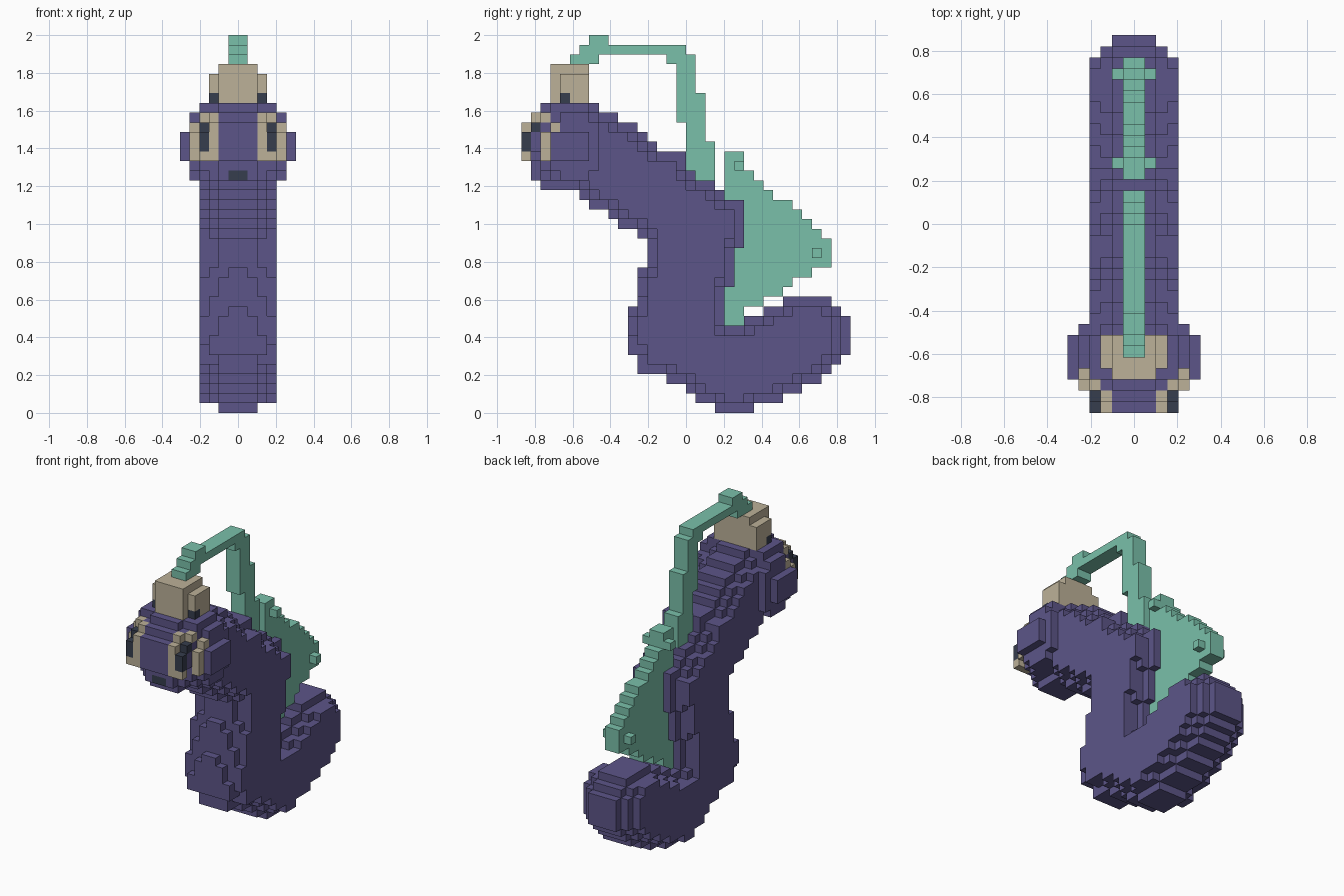
import bpy, bmesh
from mathutils import Vector

cube = bpy.data.objects.get("Cube")
if cube:
    bpy.data.objects.remove(cube, do_unlink=True)

S = 2 / 39          # block size
Y0 = -17 * S        # y of block column 0


def material(name, rgb):
    """Flat material from an 8-bit sRGB colour."""
    lin = [c / 255 / 12.92 if c < 11 else ((c / 255 + 0.055) / 1.055) ** 2.4 for c in rgb]
    m = bpy.data.materials.new(name)
    m.use_nodes = True
    m.diffuse_color = (*lin, 1)
    m.node_tree.nodes["Principled BSDF"].inputs["Base Color"].default_value = (*lin, 1)
    m.node_tree.nodes["Principled BSDF"].inputs["Roughness"].default_value = 0.9
    return m


PURPLE = material("purple", (92, 85, 136))
GREEN = material("sea green", (122, 192, 170))
BEIGE = material("beige", (188, 177, 152))
DARK = material("dark slate", (54, 61, 77))


def rows(spans):
    """Side outline as (y, z) cells; spans are (z first, z last, y start, y end)."""
    return {(j, k) for k0, k1, j0, j1 in spans
            for k in range(k0, k1 + 1) for j in range(j0, j1)}


def slab(cells, a0, a1):
    """Extrude side cells over mirrored x layers a0..a1 (1 = next to centre)."""
    return {(i, j, k) for j, k in cells for a in range(a0, a1 + 1) for i in (a - 1, -a)}


def box(a0, a1, j0, j1, k0, k1):
    return slab(rows([(k0, k1, j0, j1 + 1)]), a0, a1)


def erode(cells, diagonal):
    """Shrink an outline by one block."""
    ring = [(1, 0), (-1, 0), (0, 1), (0, -1)]
    if diagonal:
        ring += [(1, 1), (1, -1), (-1, 1), (-1, -1)]
    return {(j, k) for j, k in cells if all((j + u, k + v) in cells for u, v in ring)}


# Body outline seen from the side: tail and belly, trunk, neck and head
tail = rows([(0, 0, 20, 24), (1, 1, 18, 27), (2, 2, 17, 29), (3, 3, 15, 31),
             (4, 4, 12, 32), (5, 5, 12, 33), (6, 8, 11, 34), (9, 9, 23, 34),
             (10, 10, 25, 33), (11, 11, 27, 32)])
trunk = rows([(9, 10, 11, 21), (11, 12, 12, 21), (13, 14, 12, 22), (15, 16, 13, 22),
              (17, 17, 13, 23), (18, 18, 12, 23), (19, 19, 10, 23), (20, 20, 9, 23),
              (21, 21, 7, 23), (22, 22, 6, 21)])
head = rows([(23, 23, 2, 20), (24, 24, 1, 18), (25, 25, 1, 17), (26, 26, 0, 17),
             (27, 27, 0, 14), (28, 28, 0, 13), (29, 29, 0, 12), (30, 30, 1, 10),
             (31, 31, 2, 8)])
outline = tail | trunk | head
body = (slab(outline, 1, 2) | slab(erode(outline, False), 3, 3)
        | slab({c for c in erode(outline, True) if c[0] < 32}, 4, 4))
body |= box(1, 4, 3, 6, 31, 31)

# Rounded belly: narrow the front plates towards their tops
body -= box(2, 2, 11, 11, 10, 10) | box(2, 2, 12, 12, 14, 14)
body |= box(3, 3, 11, 11, 6, 7) | box(3, 3, 12, 12, 6, 11)

# Round cheeks
cheek = slab(rows([(24, 24, 4, 7), (25, 29, 3, 8), (30, 30, 4, 7)]), 5, 5)
cheek |= box(6, 6, 3, 6, 26, 28)

# Eyes
eye_white = (box(3, 4, 0, 0, 26, 26) | box(3, 3, 0, 0, 27, 29) | box(3, 3, 1, 1, 30, 30)
             | box(4, 4, 2, 2, 30, 30) | box(5, 5, 2, 2, 26, 28) | box(5, 5, 3, 3, 29, 29))
pupil = box(4, 4, 0, 0, 27, 28) | box(4, 4, 1, 1, 29, 29)
mouth = box(1, 1, 1, 1, 24, 24)

# Bulb on top of the head with two small dark spots
bulb = box(1, 2, 3, 6, 32, 35) | box(3, 3, 4, 6, 32, 34)
bulb_spot = box(3, 3, 4, 4, 32, 32)

# Arched stalk
stalk = slab(rows([(38, 38, 7, 9), (37, 37, 6, 17), (36, 36, 5, 8), (36, 36, 15, 18),
                   (33, 35, 16, 18), (30, 32, 16, 19), (28, 29, 17, 19),
                   (24, 27, 17, 20)]), 1, 1)

# Back fin with side knobs
fin_ends = [23, 23, 25, 27, 28, 30, 32, 32, 32, 31, 30, 29, 28, 26, 25, 24, 23, 23]
fin = slab(rows([(9 + n, 9 + n, 21, e) for n, e in enumerate(fin_ends)]), 1, 1)
knobs = box(2, 2, 30, 30, 16, 16) | box(2, 2, 22, 22, 25, 25)

# Earlier parts claim shared blocks first
parts = [("pupils", pupil, DARK), ("mouth", mouth, DARK), ("bulb_spots", bulb_spot, DARK),
         ("eye_whites", eye_white, BEIGE), ("head_bulb", bulb, BEIGE),
         ("body", body, PURPLE), ("cheeks", cheek, PURPLE),
         ("stalk", stalk, GREEN), ("back_fin", fin, GREEN), ("fin_knobs", knobs, GREEN)]
filled = set().union(*(p[1] for p in parts))


def build(name, cells, mat):
    """Make the outer skin of a set of blocks."""
    bm = bmesh.new()
    verts = {}

    def vert(p):
        if p not in verts:
            verts[p] = bm.verts.new(Vector((p[0] * S, Y0 + p[1] * S, p[2] * S)))
        return verts[p]

    for cell in sorted(cells):
        for axis in range(3):
            u, v = (axis + 1) % 3, (axis + 2) % 3
            for side in (0, 1):
                near = list(cell)
                near[axis] += 2 * side - 1
                if tuple(near) in filled:
                    continue
                quad = []
                for du, dv in ((0, 0), (1, 0), (1, 1), (0, 1)):
                    p = list(cell)
                    p[axis] += side
                    p[u] += du
                    p[v] += dv
                    quad.append(vert(tuple(p)))
                bm.faces.new(quad if side else quad[::-1])
    # Merge flat areas
    bmesh.ops.dissolve_limit(bm, angle_limit=0.01, verts=bm.verts[:], edges=bm.edges[:])
    mesh = bpy.data.meshes.new(name)
    bm.to_mesh(mesh)
    bm.free()
    mesh.materials.append(mat)
    bpy.context.collection.objects.link(bpy.data.objects.new(name, mesh))


taken = set()
for name, cells, mat in parts:
    build(name, cells - taken, mat)
    taken |= cells
